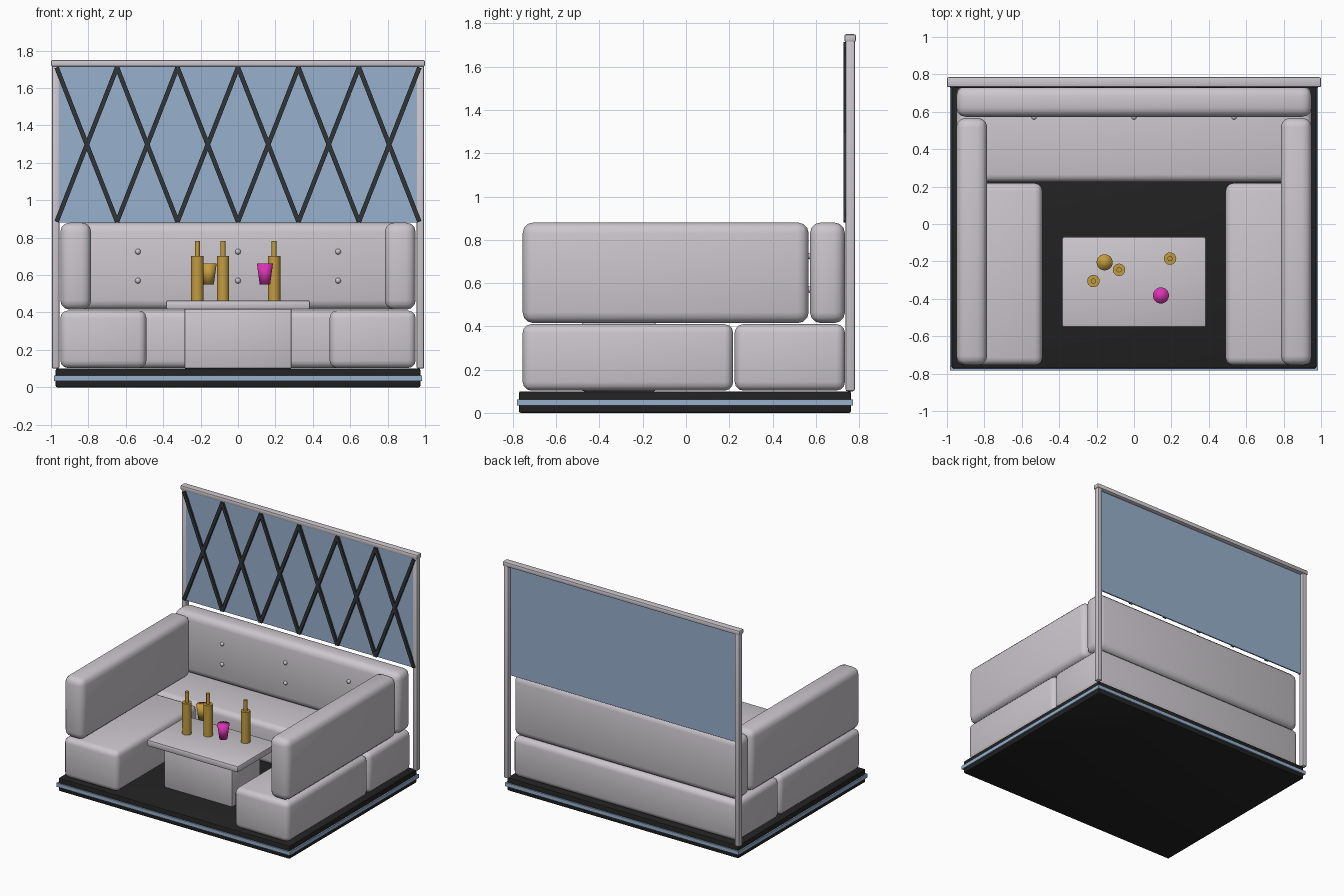
import bpy, bmesh, math
from mathutils import Matrix, Vector

if "Cube" in bpy.data.objects:
    bpy.data.objects.remove(bpy.data.objects["Cube"])


def material(name, rgb):
    m = bpy.data.materials.new(name)
    m.diffuse_color = (*rgb, 1)
    m.use_nodes = True
    m.node_tree.nodes["Principled BSDF"].inputs["Base Color"].default_value = m.diffuse_color
    return m


CREAM = material("pale grey upholstery", (0.60, 0.57, 0.61))
BLACK = material("black floor", (0.016, 0.016, 0.016))
DARK = material("charcoal lattice", (0.03, 0.035, 0.04))
BLUE = material("pale blue glass", (0.31, 0.44, 0.61))
GOLD = material("gold", (0.54, 0.33, 0.05))
PINK = material("magenta", (0.70, 0.035, 0.45))


def finish(name, bm, mat, angle=35):
    bmesh.ops.recalc_face_normals(bm, faces=bm.faces)
    me = bpy.data.meshes.new(name)
    bm.to_mesh(me)
    bm.free()
    ob = bpy.data.objects.new(name, me)
    bpy.context.collection.objects.link(ob)
    me.materials.append(mat)
    bpy.ops.object.select_all(action='DESELECT')
    ob.select_set(True)
    bpy.context.view_layer.objects.active = ob
    bpy.ops.object.shade_smooth_by_angle(angle=math.radians(angle))
    return ob


def box(name, x, y, z, mat, bevel=0.0, segments=2):
    """Box from (min, max) ranges with optional rounded edges."""
    bm = bmesh.new()
    bmesh.ops.create_cube(bm, size=1)
    for v in bm.verts:
        v.co = Vector([(r[0] + r[1]) / 2 + c * (r[1] - r[0])
                       for r, c in zip((x, y, z), v.co)])
    if bevel:
        bmesh.ops.bevel(bm, geom=bm.edges[:], offset=bevel, segments=segments,
                        profile=0.5, affect='EDGES')
    return finish(name, bm, mat)


def lathe(name, centre, profile, mat, angle=35, sides=24):
    """Closed solid turned from (radius, height) points."""
    bm = bmesh.new()
    rings = []
    for r, z in profile:
        rings.append([bm.verts.new((centre[0] + r * math.cos(2 * math.pi * i / sides),
                                    centre[1] + r * math.sin(2 * math.pi * i / sides), z))
                      for i in range(sides)])
    for a, b in zip(rings, rings[1:]):
        for i in range(sides):
            j = (i + 1) % sides
            bm.faces.new((a[i], a[j], b[j], b[i]))
    bm.faces.new(rings[0])
    bm.faces.new(rings[-1])
    return finish(name, bm, mat, angle)


# Floor platform with a light strip around it
box("floor_platform", (-0.975, 0.975), (-0.772, 0.762), (0, 0.1), BLACK, 0.008)
box("light_strip", (-0.985, 0.985), (-0.782, 0.772), (0.034, 0.062), BLUE)

# Rear sofa
box("rear_seat", (-0.95, 0.95), (0.225, 0.735), (0.103, 0.41), CREAM, 0.04, 3)
box("rear_backrest", (-0.95, 0.95), (0.573, 0.735), (0.415, 0.88), CREAM, 0.05, 3)

# Side sofas and frame posts
for side, s in (("left", -1), ("right", 1)):
    def span(a, b):
        return tuple(sorted((s * a, s * b)))
    box(side + "_seat", span(0.49, 0.95), (-0.755, 0.218), (0.103, 0.41), CREAM, 0.04, 3)
    box(side + "_backrest", span(0.785, 0.95), (-0.755, 0.567), (0.415, 0.88), CREAM, 0.05, 3)
    box(side + "_post", span(0.955, 0.995), (0.738, 0.78), (0.1, 1.74), CREAM, 0.008)

# Upholstery buttons
for x in (-0.535, 0, 0.535):
    for z in (0.57, 0.725):
        bm = bmesh.new()
        bmesh.ops.create_uvsphere(bm, u_segments=16, v_segments=10, radius=0.015,
                                  matrix=Matrix.Translation((x, 0.572, z)))
        finish("backrest_button", bm, CREAM)

# Screen: top rail, glass and crossed lattice
box("top_rail", (-1, 1), (0.732, 0.785), (1.715, 1.75), CREAM, 0.008)
box("glass_panel", (-0.96, 0.96), (0.742, 0.752), (0.88, 1.72), BLUE)

bm = bmesh.new()
bay, low, high, bar = 1.94 / 6, 0.885, 1.71, 0.024
for i in range(6):
    for d in (-1, 1):
        length = math.hypot(bay, high - low)
        lean = math.atan2(d * bay, high - low)
        centre = Vector((-0.97 + bay * (i + 0.5), 0.735, (low + high) / 2))
        m = (Matrix.Translation(centre) @ Matrix.Rotation(lean, 4, 'Y')
             @ Matrix.Diagonal((bar, 0.016, length, 1)))
        bmesh.ops.create_cube(bm, size=1, matrix=m)
finish("lattice", bm, DARK)

# Table
box("table_base", (-0.287, 0.287), (-0.48, -0.14), (0.1, 0.42), CREAM, 0.008)
box("table_top", (-0.385, 0.385), (-0.552, -0.068), (0.415, 0.465), CREAM, 0.012)

# Bottles and cups
for c in ((-0.217, -0.305), (-0.08, -0.245), (0.193, -0.185)):
    lathe("bottle", c, [(0.033, 0.46), (0.033, 0.702), (0.0135, 0.702), (0.0135, 0.783)], GOLD)
for c, mat in (((-0.157, -0.205), GOLD), ((0.144, -0.382), PINK)):
    lathe("cup", c, [(0.028, 0.55), (0.043, 0.662)], mat, 120)
